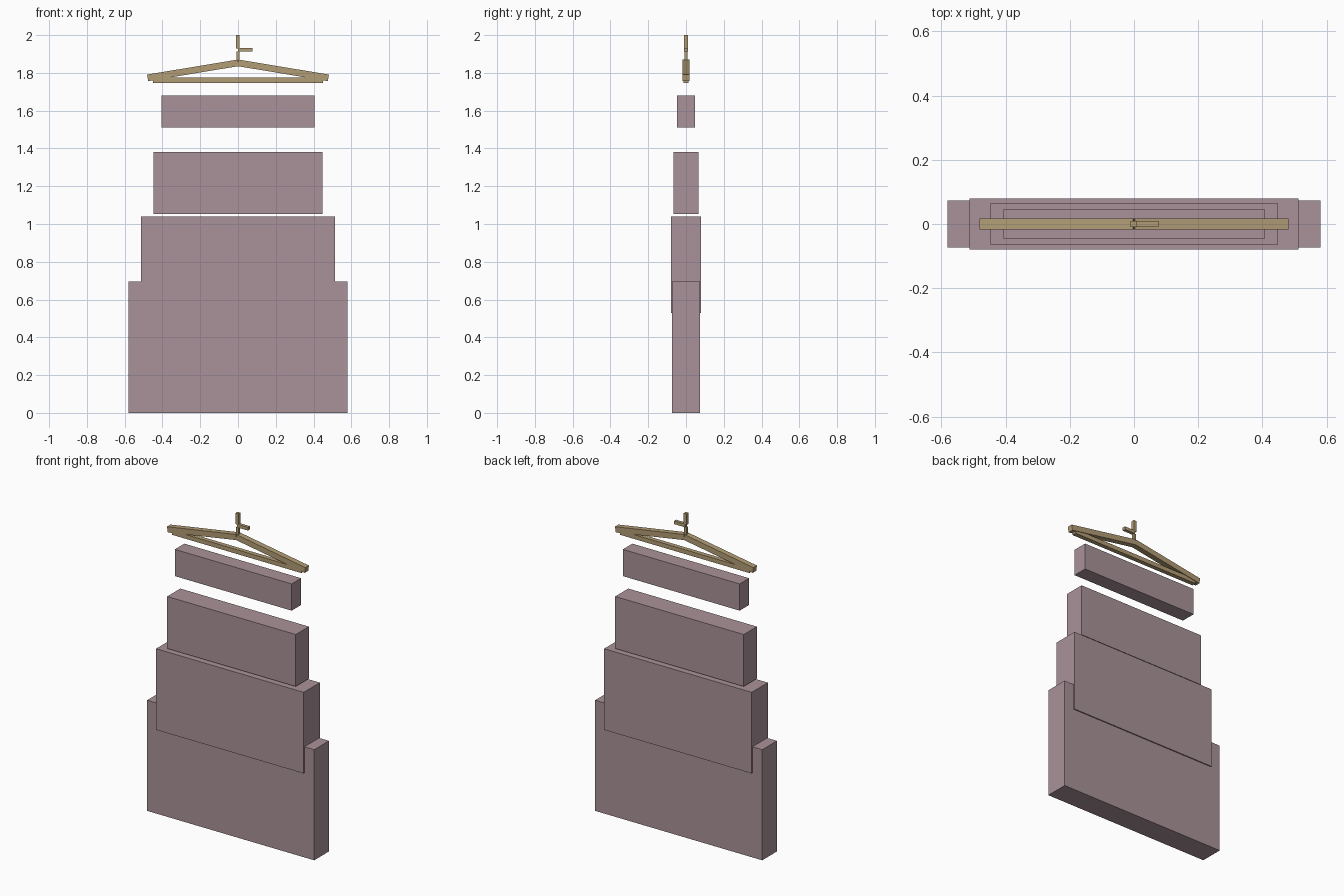
import bpy
import math

if "Cube" in bpy.data.objects:
    bpy.data.objects.remove(bpy.data.objects["Cube"])


def material(name, rgb):
    m = bpy.data.materials.new(name)
    m.diffuse_color = (*rgb, 1)
    m.use_nodes = True
    m.node_tree.nodes["Principled BSDF"].inputs["Base Color"].default_value = m.diffuse_color
    return m


cloth = material("cloth", (0.40, 0.29, 0.32))
wood = material("wood", (0.45, 0.34, 0.18))


def box(name, center, size, mat, tilt=0.0):
    bpy.ops.mesh.primitive_cube_add(size=1, location=center, rotation=(0, tilt, 0))
    ob = bpy.context.object
    ob.name = name
    ob.scale = size
    bpy.ops.object.transform_apply(location=False, rotation=False, scale=True)
    ob.data.materials.append(mat)
    return ob


# Cloth tiers, top to bottom: half width, half depth, bottom z, top z
tiers = {
    "collar_panel": (0.406, 0.047, 1.512, 1.68),
    "upper_panel": (0.447, 0.065, 1.053, 1.38),
    "middle_panel": (0.513, 0.080, 0.53, 1.04),
    "lower_panel": (0.581, 0.073, 0.0, 0.695),
}
for name, (hx, hy, z0, z1) in tiers.items():
    box(name, (0, 0, (z0 + z1) / 2), (2 * hx, 2 * hy, z1 - z0), cloth)

# Hanger arms sloping down from the middle
slope = math.radians(9.4)
length, thick = 0.485, 0.035
for side, s in (("left", -1), ("right", 1)):
    box(f"hanger_{side}_arm",
        (s * math.cos(slope) * length / 2, 0, 1.853 - math.sin(slope) * length / 2),
        (length, 0.035, thick), wood, s * slope)

# Hanger crossbar
box("hanger_crossbar", (0, 0, 1.761), (0.90, 0.028, 0.027), wood)

# Hook: stem, side piece and upright tip
box("hook_stem", (0, 0, 1.88), (0.018, 0.018, 0.064), wood)
box("hook_side", (0.038, 0, 1.923), (0.076, 0.02, 0.02), wood)
box("hook_tip", (-0.001, 0, 1.965), (0.02, 0.02, 0.07), wood)
